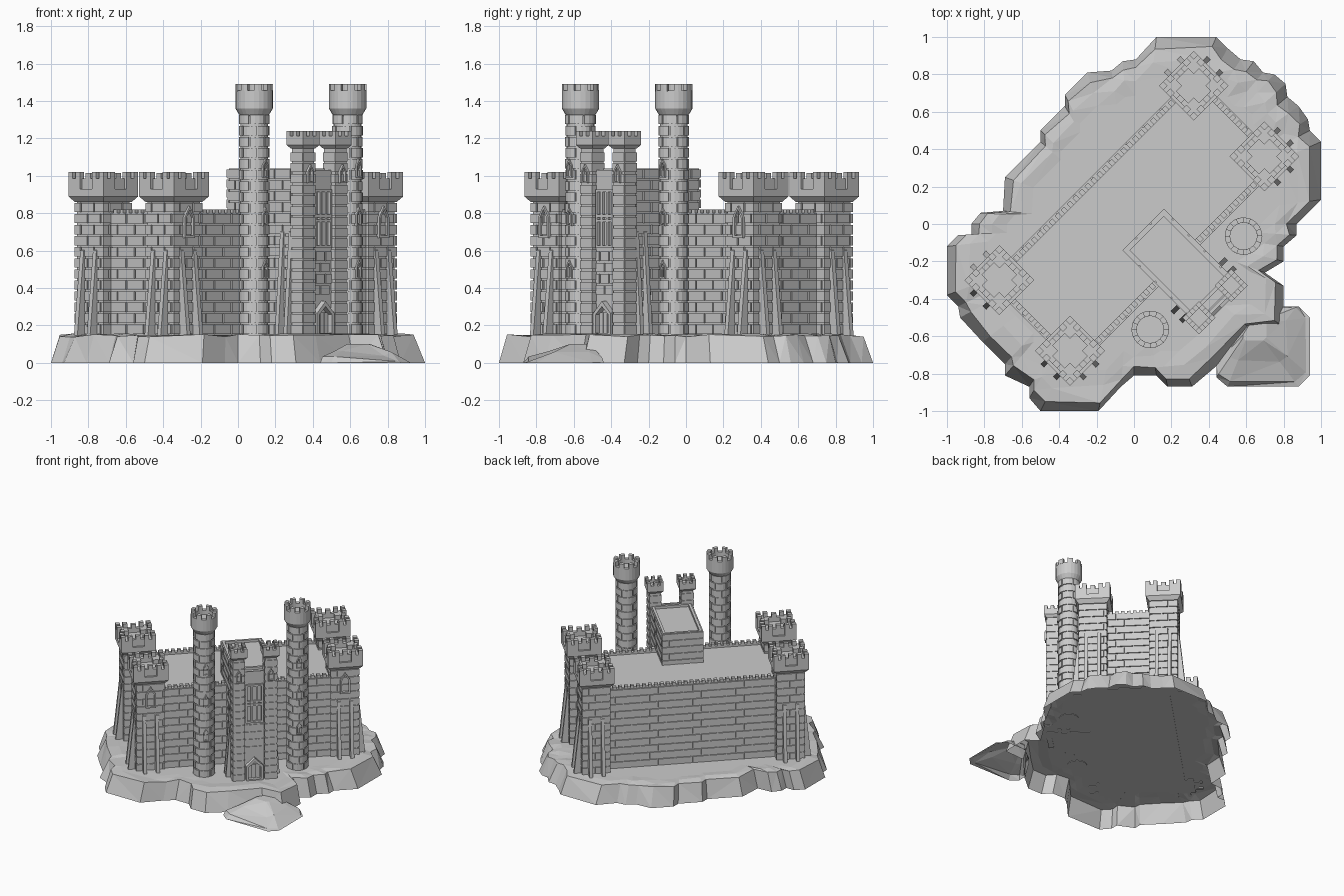
import bpy, bmesh, math, random
from mathutils import Matrix, Vector

if "Cube" in bpy.data.objects:
    bpy.data.objects.remove(bpy.data.objects["Cube"])
random.seed(4)
T, RZ = Matrix.Translation, lambda a: Matrix.Rotation(a, 4, 'Z')
FRONT, RIGHT, BACK, LEFT = 0, math.pi / 2, math.pi, -math.pi / 2
G = 0.15                                   # ground level on the rock
F = G - 0.004                              # underside of the castle, seen through the hollow rock


def finish(name, bm, castle=True):
    if castle:
        bmesh.ops.recalc_face_normals(bm, faces=bm.faces)
    me = bpy.data.meshes.new(name)
    bm.to_mesh(me)
    bm.free()
    ob = bpy.data.objects.new(name, me)
    bpy.context.collection.objects.link(ob)
    if castle:                             # the castle stands diagonally on the rock
        ob.rotation_euler.z = math.pi / 4
        ob.location = (0.0095, 0.0095, 0)


def box(bm, x0, x1, y0, y1, z0, z1, M=Matrix()):
    c = T(((x0 + x1) / 2, (y0 + y1) / 2, (z0 + z1) / 2))
    s = Matrix.Diagonal((x1 - x0, y1 - y0, z1 - z0, 1))
    bmesh.ops.create_cube(bm, size=1, matrix=M @ c @ s)


def sq(bm, x, y, h, z0, z1):
    box(bm, x - h, x + h, y - h, y + h, z0, z1)


def prism(bm, pts, depth, M):
    """Extrude an (x, z) outline along y, centred."""
    a = [bm.verts.new(M @ Vector((x, -depth / 2, z))) for x, z in pts]
    b = [bm.verts.new(M @ Vector((x, depth / 2, z))) for x, z in pts]
    n = len(pts)
    bm.faces.new(a)
    bm.faces.new(b[::-1])
    for i in range(n):
        bm.faces.new((a[i], b[i], b[(i + 1) % n], a[(i + 1) % n]))


def frame(x, y, ang):
    """Face frame: local x runs along the face, local -y points outward."""
    return T((x, y, 0)) @ RZ(ang)


def bricks(bm, M, w, z0, z1, length=0.13, row=0.058, out=0.009):
    n = max(1, round((z1 - z0) / row))
    p = (z1 - z0) / n
    for r in range(n):
        x = -w / 2 - (length / 2 if r % 2 else 0)
        while x < w / 2 - 0.01:
            a, b = max(x, -w / 2), min(x + length - 0.009, w / 2)
            if b - a > 0.015:
                box(bm, a, b, -out, 0.005, z0 + r * p + 0.005, z0 + (r + 1) * p - 0.005, M)
            x += length


def arch(bm, M, w, z0, z1, t=0.012, out=0.02):
    """Pointed frame around a window or door."""
    h, zs = w / 2, z0 + (z1 - z0) * 0.62
    for s in (-1, 1):
        prism(bm, [(s * h, z0), (s * h, zs), (0, z1), (0, z1 - t * 1.6),
                   (s * (h - t), zs - t * 0.4), (s * (h - t), z0)], out, M)
    box(bm, -h, h, -out / 2, out / 2, z0 - t, z0, M)


def buttress(bm, M, x, top, reach, w=0.026):
    prism(bm, [(-0.02, F), (reach, F), (0.014, top), (-0.02, top + 0.02)],
          w, M @ T((x, 0, 0)) @ RZ(-math.pi / 2))


def flare(bm, x, y, h0, h1, z0, z1):
    bmesh.ops.create_cone(bm, cap_ends=True, segments=4, radius1=h0 * 2 ** .5, radius2=h1 * 2 ** .5,
                          depth=z1 - z0, matrix=T((x, y, (z0 + z1) / 2)) @ RZ(math.pi / 4))


def rock(name, pts, rings, centre, jitter):
    """Hollow faceted rock: the outline shrunk ring by ring toward a centre, open below."""
    bm = bmesh.new()
    c, prev, n = Vector(centre), None, len(pts)
    for k, (s, z) in enumerate(rings):
        j = jitter if 0 < k < len(rings) - 1 else 0
        ring = []
        for x, y in pts:
            v = c + (Vector((x, y)) - c) * (s + random.uniform(-j, j))
            ring.append(bm.verts.new((v.x, v.y, z + random.uniform(-j, j) * 0.6)))
        if prev:
            for i in range(n):             # outlines run clockwise
                bm.faces.new((prev[(i + 1) % n], prev[i], ring[i], ring[(i + 1) % n]))
        prev = ring
    bm.faces.new(prev[::-1])
    bmesh.ops.triangulate(bm, faces=bm.faces)
    finish(name, bm, False)


# Rock island and the low step in front of the gate
island = [(.12, 1), (.44, 1), (.5, .94), (.57, .88), (.64, .87), (.69, .81), (.75, .8), (.81, .75),
          (.82, .68), (.88, .63), (.93, .56), (.94, .5), (1, .44), (1, .13), (.87, 0), (.87, -.06),
          (.8, -.12), (.8, -.2), (.7, -.26), (.8, -.33), (.8, -.55), (.62, -.56), (.44, -.76),
          (.31, -.87), (.18, -.87), (.12, -.81), (0, -.81), (-.07, -.87), (-.19, -1), (-.5, -1),
          (-.56, -.93), (-.56, -.87), (-.69, -.81), (-.69, -.75), (-.81, -.63), (-.93, -.5),
          (-.94, -.44), (-1, -.38), (-1, -.12), (-.94, -.06), (-.87, -.06), (-.87, 0),
          (-.82, .06), (-.7, .07), (-.69, .25), (-.5, .44), (-.5, .5), (-.37, .63), (-.37, .69),
          (-.25, .81), (-.12, .82), (-.06, .87), (.01, .88)]
rock("rock_island", island, [(1, 0), (.945, .146), (.87, .152), (.78, G)], (0, 0), 0.012)
step = [(.44, -.82), (.44, -.75), (.56, -.56), (.7, -.44), (.88, -.44), (.94, -.5), (.94, -.81),
        (.88, -.87), (.5, -.87)]
rock("rock_step", step, [(1, 0), (.92, .02), (.6, .05), (.25, .1)], (.63, -.54), 0.03)

# Main hall: solid core, crenellated parapet, brickwork
HX, Y0, Y1 = 0.775, -0.32, 0.33
bm = bmesh.new()
box(bm, -HX, HX, Y0, Y1, F, 0.785)
for y in (Y0, Y1 - 0.03):
    box(bm, -HX, HX, y, y + 0.03, 0.78, 0.80)
    for i in range(33):
        x = -0.72 + i * 0.045
        box(bm, x - 0.013, x + 0.013, y, y + 0.03, 0.80, 0.82)
for s in (-1, 1):
    x0, x1 = sorted((s * HX, s * (HX - 0.03)))
    box(bm, x0, x1, Y0, Y1, 0.78, 0.80)
    for i in range(14):
        y = Y0 + 0.03 + i * 0.0455
        box(bm, x0, x1, y - 0.013, y + 0.013, 0.80, 0.82)
finish("main_hall", bm)
bm = bmesh.new()
bricks(bm, frame(0, Y0, FRONT), 2 * HX, G, 0.80)
bricks(bm, frame(0, Y1, BACK), 2 * HX, G, 0.80)
for x, a in ((HX, RIGHT), (-HX, LEFT)):
    bricks(bm, frame(x, 0.005, a), Y1 - Y0, G, 0.80)
finish("main_hall_bricks", bm)

# Four square corner towers
for side, sx in (("left", -1), ("right", 1)):
    for end, y in (("front", -0.237), ("back", 0.297)):
        x, H, C = sx * 0.735, 0.099, 0.132
        bm = bmesh.new()
        sq(bm, x, y, H, F, 0.87)
        flare(bm, x, y, H + 0.008, C, 0.86, 0.89)
        sq(bm, x, y, C, 0.89, 0.93)
        sq(bm, x, y, 0.1, 0.93, 0.95)
        for a in (FRONT, RIGHT, BACK, LEFT):
            M = frame(x, y, a)
            bricks(bm, M @ T((0, -H, 0)), 2 * H + 0.018, G, 0.86, 0.1)
            # recessed parapet between the corner posts
            box(bm, -0.05, 0.05, -0.115, -0.085, 0.93, 0.985, M)
            box(bm, -0.018, 0.018, -0.115, -0.085, 0.985, 1.015, M)
            # corner post with its merlons
            box(bm, 0.045, C, -C, -0.045, 0.93, 0.985, M)
            for mx, my in ((C - .033, -C), (.045, -C), (C - .033, -.078)):
                box(bm, mx, mx + 0.033, my, my + 0.033, 0.985, 1.02, M)
        for a in (FRONT if end == "front" else BACK, RIGHT if sx > 0 else LEFT):
            M = frame(x, y, a) @ T((0, -H, 0))
            for bx in (-0.048, 0.048):
                buttress(bm, M, bx, 0.6, 0.062)
        if end == "front":
            M = frame(x, y - H - 0.012, FRONT)
            arch(bm, M, 0.075, 0.68, 0.84)
        finish(f"{end}_{side}_corner_tower", bm)

# Two tall round towers
SEG = 24


def arc(bm, c, r0, r1, z0, z1, a0, a1, n):
    rows = [[bm.verts.new((c[0] + r * math.cos(a), c[1] + r * math.sin(a), z))
             for r, z in ((r0, z0), (r1, z0), (r1, z1), (r0, z1))]
            for a in (a0 + (a1 - a0) * i / n for i in range(n + 1))]
    for p, q in zip(rows, rows[1:]):
        for k in range(4):
            bm.faces.new((p[k], p[(k + 1) % 4], q[(k + 1) % 4], q[k]))
    bm.faces.new(rows[0])
    bm.faces.new(rows[-1][::-1])


for side, sx in (("left", -1), ("right", 1)):
    c = (sx * 0.353 + 0.002, -0.46)
    bm = bmesh.new()
    profile = [(.074, F), (.074, 1.32), (.082, 1.33), (.1, 1.36), (.1, 1.455), (.072, 1.455), (.072, 1.42)]
    rings = [[bm.verts.new((c[0] + r * math.cos(2 * math.pi * i / SEG),
                            c[1] + r * math.sin(2 * math.pi * i / SEG), z)) for i in range(SEG)]
             for r, z in profile]
    for p, q in zip(rings, rings[1:]):
        for i in range(SEG):
            j = (i + 1) % SEG
            bm.faces.new((p[i], p[j], q[j], q[i]))
    bm.faces.new(rings[0][::-1])
    bm.faces.new(rings[-1])
    for i in range(8):
        a = 2 * math.pi * i / 8
        arc(bm, c, 0.072, 0.1, 1.45, 1.49, a, a + 0.42, 2)
    n, p = 20, (1.33 - G) / 20
    for r in range(n):
        for i in range(6):
            a = 2 * math.pi * (i + 0.5 * (r % 2)) / 6
            arc(bm, c, 0.068, 0.082, G + r * p + 0.005, G + (r + 1) * p - 0.005, a, a + 0.94, 3)
    for z in (0.46, 0.74, 1.0):
        arch(bm, frame(c[0], c[1] - 0.08, FRONT), 0.04, z, z + 0.09, 0.009)
    finish(f"{side}_round_tower", bm)

# Keep: tall block rising through the hall, with a thin roof rim
K, KB, KF = 0.148, -0.065, -0.605
bm = bmesh.new()
box(bm, -K, K, KF, KB, F, 1.02)
for s in (-1, 1):
    x0, x1 = sorted((s * K, s * (K - 0.02)))
    box(bm, x0, x1, KF + 0.05, KB, 1.01, 1.04)
for y in (KB - 0.02, KF + 0.04):
    box(bm, -K, K, y, y + 0.02, 1.01, 1.04)
bricks(bm, frame(0, KB, BACK), 2 * K + 0.018, 0.77, 1.04, 0.11)
for x, a in ((K, RIGHT), (-K, LEFT)):
    M = frame(x, (KB + KF) / 2, a)
    bricks(bm, M, KB - KF, G, 1.04, 0.12)
    for y in (-0.48, -0.545):
        buttress(bm, frame(x, y, a), 0, 0.7, 0.055)
finish("keep", bm)

# Gate front: paired turrets either side of the panel
for side, sx in (("left", -1), ("right", 1)):
    x, y = sx * 0.122, -0.6
    bm = bmesh.new()
    sq(bm, x, y, 0.042, F, 1.15)
    for a in (FRONT, RIGHT, BACK, LEFT):
        M = frame(x, y, a)
        bricks(bm, M @ T((0, -0.042, 0)), 0.09, G, 1.13, 0.2, out=0.006)
        box(bm, -0.062, 0.062, -0.062, -0.036, 1.19, 1.213, M)
        for mx in (-0.062, -0.013):
            box(bm, mx, mx + 0.026, -0.062, -0.036, 1.213, 1.24, M)
    flare(bm, x, y, 0.045, 0.062, 1.145, 1.165)
    sq(bm, x, y, 0.062, 1.165, 1.195)
    arch(bm, frame(x, y - 0.052, FRONT), 0.045, 0.97, 1.06, 0.009)
    finish(f"{side}_gate_turret", bm)

# Great window with mullions, and the pointed door
bm = bmesh.new()
box(bm, -0.08, 0.08, -0.615, KF, F, 1.03)
M = frame(0, -0.62, FRONT)
for x in (-0.06, -0.02, 0.02, 0.06):
    box(bm, x - 0.007, x + 0.007, -0.012, 0.01, 0.62, 0.92, M)
for z in (0.62, 0.76, 0.785, 0.92):
    box(bm, -0.067, 0.067, -0.012, 0.01, z - 0.007, z + 0.007, M)
bricks(bm, frame(0, -0.612, FRONT), 0.15, 0.36, 0.6, 0.07)
finish("great_window", bm)
bm = bmesh.new()
arch(bm, frame(0, -0.63, FRONT), 0.13, G + 0.01, 0.33, 0.018, 0.04)
for x in (-0.03, 0, 0.03):
    box(bm, x - 0.013, x + 0.013, -0.625, -0.61, G, 0.27)
finish("gate_door", bm)
